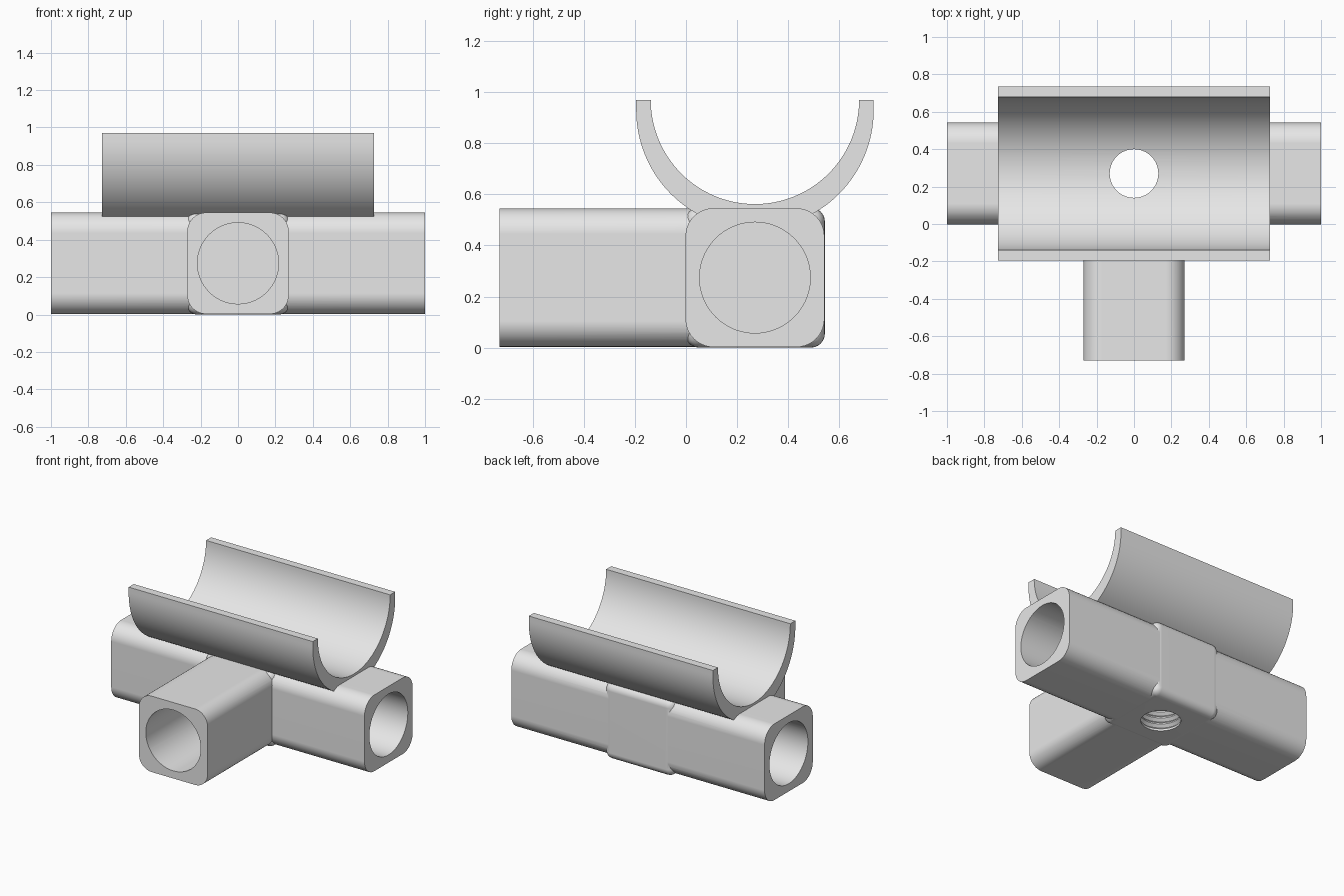
import bpy, bmesh
from math import sin, cos, pi
from mathutils import Vector

cube = bpy.data.objects.get("Cube")
if cube:
    bpy.data.objects.remove(cube, do_unlink=True)

grey = bpy.data.materials.new("plain grey")
grey.use_nodes = True
grey.diffuse_color = (0.8, 0.8, 0.8, 1)
grey.node_tree.nodes["Principled BSDF"].inputs["Base Color"].default_value = (0.8, 0.8, 0.8, 1)

HALF = 0.272      # half width of the square tubes
CY, CZ = 0.27, 0.274   # centre of the joint
BORE = 0.217
HOLE = 0.13


def finish(name, bm):
    bmesh.ops.recalc_face_normals(bm, faces=bm.faces)
    mesh = bpy.data.meshes.new(name)
    bm.to_mesh(mesh)
    bm.free()
    mesh.materials.append(grey)
    ob = bpy.data.objects.new(name, mesh)
    bpy.context.collection.objects.link(ob)
    return ob


def arc(cx, cz, r, a, b, n):
    return [(cx + r * cos(a + (b - a) * i / n), cz + r * sin(a + (b - a) * i / n))
            for i in range(n + 1)]


def prism(name, profile, place, start, end):
    """Extrude a closed profile; place(u, v, w) maps it into space."""
    bm = bmesh.new()
    face = bm.faces.new([bm.verts.new(place(u, v, start)) for u, v in profile])
    out = bmesh.ops.extrude_face_region(bm, geom=[face])
    shift = Vector(place(0, 0, end)) - Vector(place(0, 0, start))
    bmesh.ops.translate(bm, vec=shift,
                        verts=[g for g in out["geom"] if isinstance(g, bmesh.types.BMVert)])
    return finish(name, bm)


def rounded_square(h, r):
    pts = []
    for i, (sx, sz) in enumerate([(1, 1), (-1, 1), (-1, -1), (1, -1)]):
        pts += arc(sx * (h - r), sz * (h - r), r, i * pi / 2, (i + 1) * pi / 2, 10)
    return pts


def combine(target, other, operation):
    mod = target.modifiers.new("join", 'BOOLEAN')
    mod.operation, mod.solver, mod.object = operation, 'EXACT', other
    bpy.context.view_layer.objects.active = target
    bpy.ops.object.modifier_apply(modifier=mod.name)
    bpy.data.objects.remove(other, do_unlink=True)


def along_x(u, v, w):
    return (w, CY + u, CZ + v)


def along_y(u, v, w):
    return (u, w, CZ + v)


# Square tubes: one across, one towards the front
body = prism("pipe_joint_with_cradle", rounded_square(HALF, 0.11), along_x, -1, 1)
front = prism("front_arm", rounded_square(HALF - 0.001, 0.1), along_y, -0.73, CY)
combine(body, front, 'UNION')

# Centre block with tighter rounded edges
bm = bmesh.new()
bmesh.ops.create_cube(bm, size=2 * HALF + 0.004)
bmesh.ops.bevel(bm, geom=bm.edges[:], offset=0.055, segments=6, profile=0.5, affect='EDGES')
bmesh.ops.translate(bm, verts=bm.verts, vec=(0, CY, CZ))
combine(body, finish("centre_block", bm), 'UNION')

# Half-round cradle on top, thicker at its base
TOP = 0.97
trough = ([(-0.465, TOP - CZ)] + arc(0, 0.93 - CZ, 0.465, pi, 2 * pi, 64)
          + [(0.465, TOP - CZ)] + arc(0, TOP - CZ, 0.408, 2 * pi, pi, 64))
combine(body, prism("cradle", trough, along_x, -0.727, 0.727), 'UNION')

# Blind round bores in the three open ends
circle = arc(0, 0, BORE, 0, 2 * pi, 72)[:-1]
for place, start, end in ((along_x, -1.1, -HALF), (along_x, HALF, 1.1), (along_y, -0.9, CY - HALF)):
    combine(body, prism("bore", circle, place, start, end), 'DIFFERENCE')

# Threaded vertical hole through block and cradle
pitch, turns = 0.045, 11
profile = [(0, -0.1), (HOLE, -0.1)]
for i in range(turns):
    z = 0.015 + i * pitch
    profile += [(HOLE, z), (HOLE + 0.02, z + 0.4 * pitch), (HOLE, z + 0.8 * pitch)]
profile += [(HOLE, 0.75), (0, 0.75)]
bm = bmesh.new()
verts = [bm.verts.new((r, CY, z)) for r, z in profile]
edges = [bm.edges.new(pair) for pair in zip(verts, verts[1:])]
bmesh.ops.spin(bm, geom=verts + edges, cent=(0, CY, 0), axis=(0, 0, 1),
               angle=2 * pi, steps=48, use_merge=True)
bmesh.ops.remove_doubles(bm, verts=bm.verts, dist=0.0001)
combine(body, finish("thread", bm), 'DIFFERENCE')

# Smooth rounded surfaces, crisp flat ones
bpy.ops.object.select_all(action='DESELECT')
body.select_set(True)
bpy.context.view_layer.objects.active = body
bpy.ops.object.shade_smooth_by_angle(angle=pi / 7)
weighted = body.modifiers.new("even_shading", 'WEIGHTED_NORMAL')
weighted.keep_sharp = True
